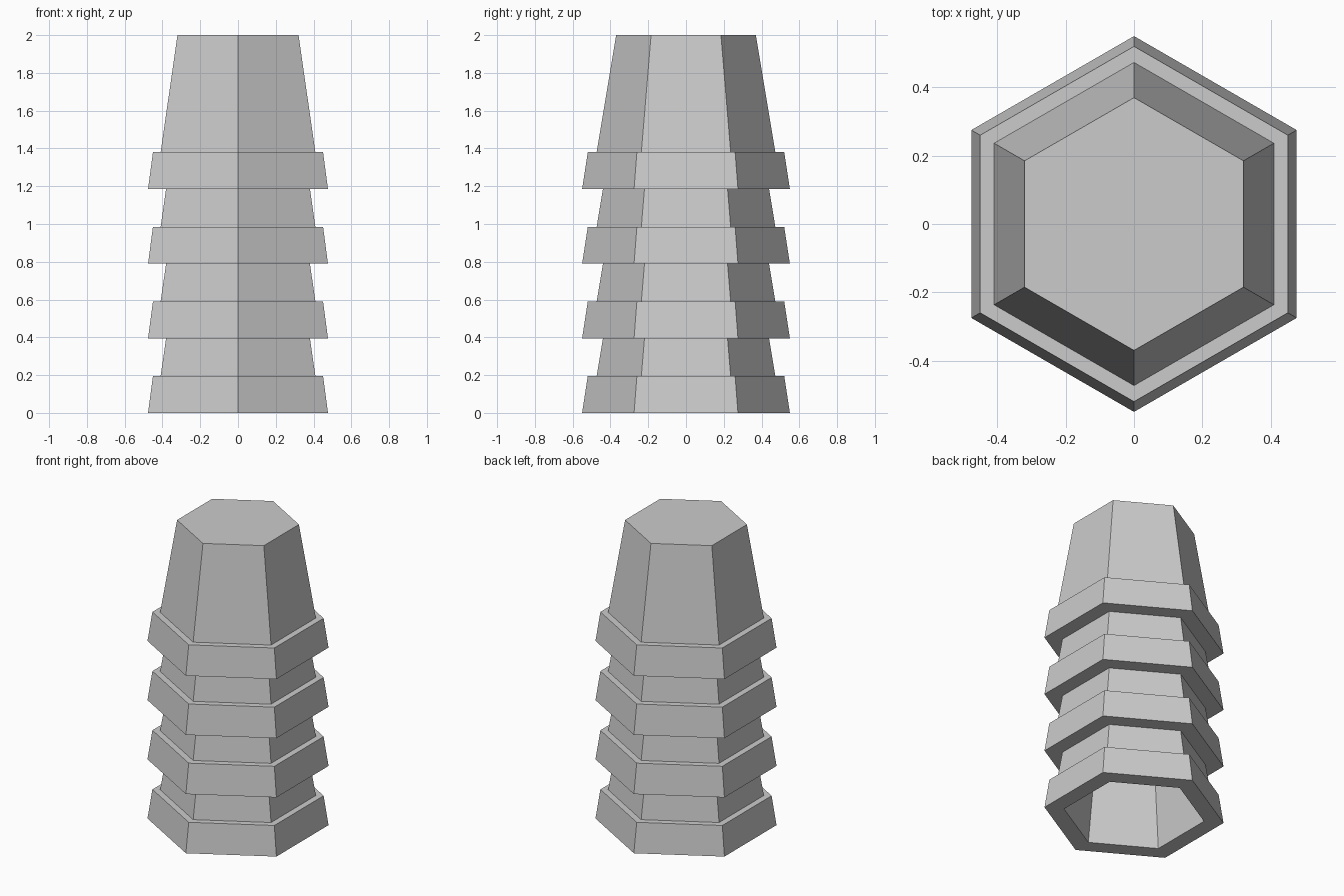
import bpy, bmesh, math

if "Cube" in bpy.data.objects:
    bpy.data.objects.remove(bpy.data.objects["Cube"])

SIDES = 6
PITCH = 0.395
COUNT = 4

# Cup profile (radius, height): inner ceiling, inner wall, rim band, ledge, tapered body, top
PROFILE = [(0.335, 0.775), (0.43, 0.0), (0.55, 0.0), (0.52, 0.195),
           (0.473, 0.195), (0.37, 0.815)]


def build_cup_mesh():
    bm = bmesh.new()
    rings = []
    for r, z in PROFILE:
        rings.append([bm.verts.new((r * math.cos(a), r * math.sin(a), z))
                      for a in (math.pi / 2 + i * math.tau / SIDES for i in range(SIDES))])
    for low, high in zip(rings, rings[1:]):
        for i in range(SIDES):
            j = (i + 1) % SIDES
            bm.faces.new((low[i], low[j], high[j], high[i]))
    bm.faces.new(rings[-1])
    bm.faces.new(rings[0][::-1])
    bmesh.ops.recalc_face_normals(bm, faces=bm.faces)
    mesh = bpy.data.meshes.new("cup")
    bm.to_mesh(mesh)
    bm.free()
    return mesh


# Stack of nested upside-down cups
cup_mesh = build_cup_mesh()
for n in range(COUNT):
    cup = bpy.data.objects.new(f"stacked_cup_{n + 1}", cup_mesh)
    cup.location.z = n * PITCH
    bpy.context.collection.objects.link(cup)
